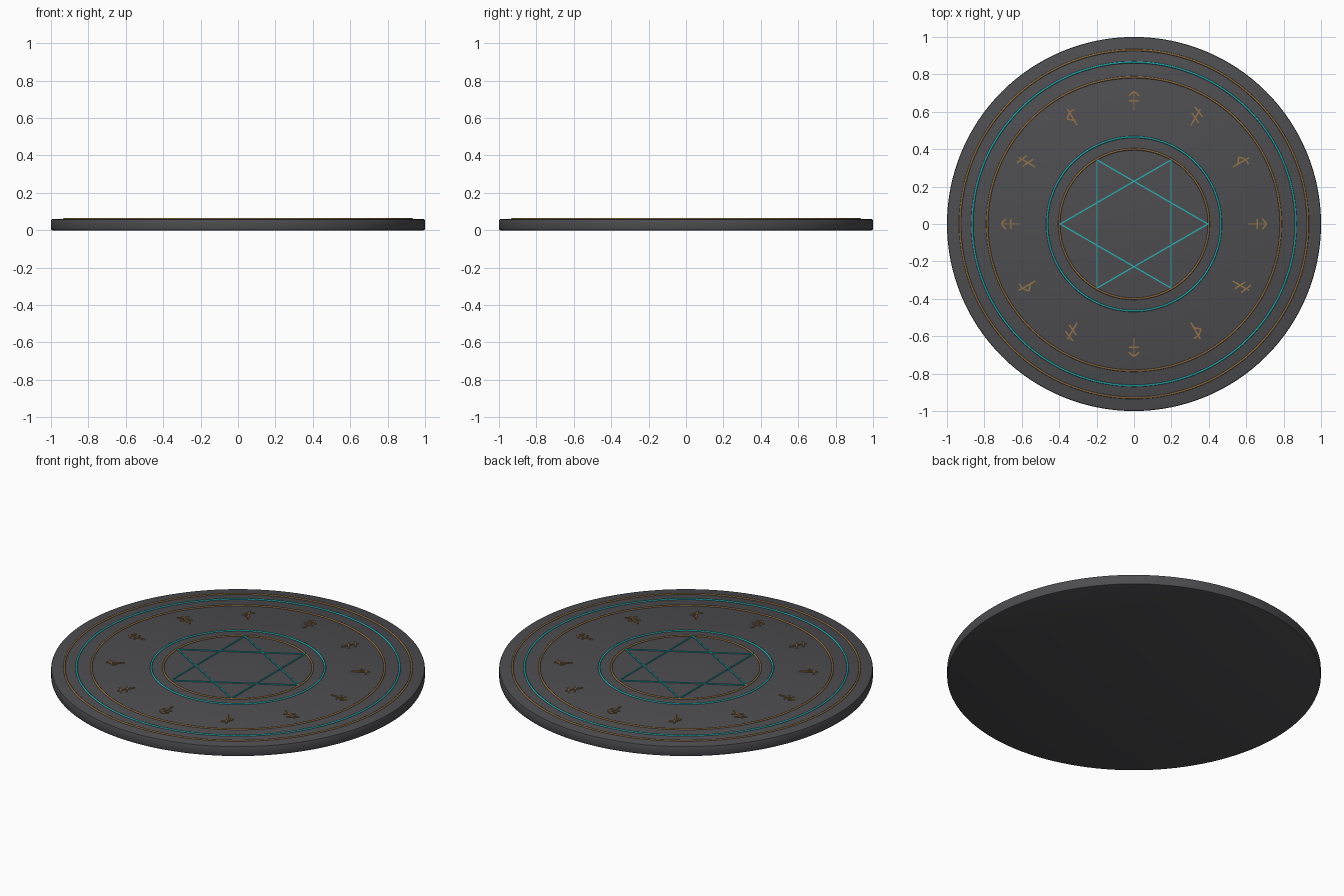
import bpy, bmesh, math
from mathutils import Vector, Matrix

if "Cube" in bpy.data.objects:
    bpy.data.objects.remove(bpy.data.objects["Cube"])

TOP = 0.06  # upper face of the disc


def mat(name, rgb):
    m = bpy.data.materials.new(name)
    m.diffuse_color = (*rgb, 1)
    m.use_nodes = True
    m.node_tree.nodes["Principled BSDF"].inputs["Base Color"].default_value = m.diffuse_color
    return m


stone = mat("dark stone", (0.075, 0.075, 0.082))
bronze = mat("bronze", (0.30, 0.17, 0.06))
teal = mat("glowing teal", (0.02, 0.42, 0.44))


def strokes(name, segments, width, z0, z1, material):
    """One object made of thin bars along 2D segments."""
    bm = bmesh.new()
    for a, b in segments:
        a, b = Vector(a), Vector(b)
        d, c = b - a, (a + b) / 2
        m = (Matrix.Translation((c.x, c.y, (z0 + z1) / 2))
             @ Matrix.Rotation(math.atan2(d.y, d.x), 4, 'Z')
             @ Matrix.Diagonal((d.length, width, z1 - z0, 1)))
        bmesh.ops.create_cube(bm, size=1, matrix=m)
    me = bpy.data.meshes.new(name)
    bm.to_mesh(me)
    bm.free()
    me.materials.append(material)
    ob = bpy.data.objects.new(name, me)
    bpy.context.collection.objects.link(ob)
    return ob


# Stone disc with a small rim bevel
bpy.ops.mesh.primitive_cylinder_add(vertices=128, radius=1, depth=TOP, location=(0, 0, TOP / 2))
disc = bpy.context.object
disc.name = "stone_disc"
disc.data.materials.append(stone)
bev = disc.modifiers.new("rim bevel", 'BEVEL')
bev.width, bev.segments, bev.limit_method = 0.008, 2, 'ANGLE'
bpy.ops.object.modifier_apply(modifier=bev.name)
bpy.ops.object.shade_smooth_by_angle(angle=math.radians(30))

# Inlaid rings standing slightly proud of the disc
for name, r, m in (("outer_bronze_ring", 0.93, bronze), ("outer_teal_ring", 0.865, teal),
                   ("middle_bronze_ring", 0.785, bronze), ("inner_teal_ring", 0.465, teal),
                   ("inner_bronze_ring", 0.40, bronze)):
    bpy.ops.mesh.primitive_torus_add(major_radius=r, minor_radius=0.0055, major_segments=128,
                                     minor_segments=8, location=(0, 0, TOP + 0.001))
    ring = bpy.context.object
    ring.name = name
    ring.data.materials.append(m)
    bpy.ops.object.shade_smooth_by_angle(angle=math.radians(60))

# Six-pointed star from two triangles
star = []
for start in (0, math.pi):
    p = [(0.395 * math.cos(start + k * math.tau / 3), 0.395 * math.sin(start + k * math.tau / 3))
         for k in range(3)]
    star += [(p[k], p[(k + 1) % 3]) for k in range(3)]
strokes("star_lines", star, 0.007, TOP - 0.004, TOP + 0.005, teal)

# Twelve marks around the band; x points outward, y sideways
staff = ((-0.05, 0), (0.05, 0))
marks = (
    [staff, ((0.05, 0), (0.025, 0.028)), ((0.05, 0), (0.025, -0.028)), ((0, -0.028), (0, 0.028))],
    [staff, ((0.03, 0), (0.005, 0.03)), ((0.005, 0.03), (-0.02, 0)), ((0.03, 0), (0.03, -0.03))],
    [staff, ((0.02, -0.03), (0.045, 0.03)), ((-0.02, -0.03), (0.01, 0.03))],
)
for i in range(12):
    ob = strokes(f"mark_{i + 1}", marks[i % 3], 0.008, TOP - 0.004, TOP + 0.005, bronze)
    a = i * math.tau / 12
    ob.location = (0.66 * math.cos(a), 0.66 * math.sin(a), 0)
    ob.rotation_euler.z = a
